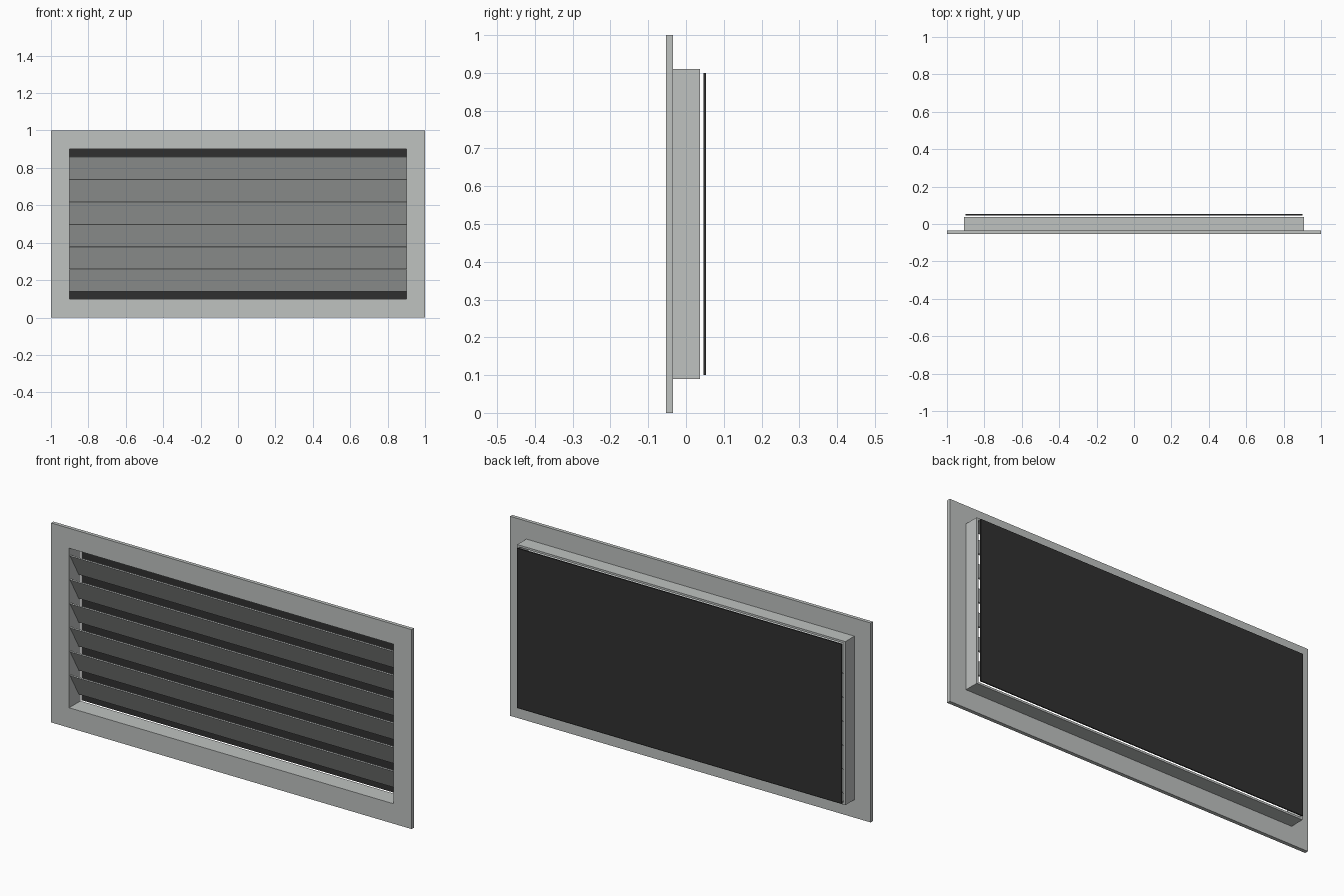
import bpy, bmesh, math

if "Cube" in bpy.data.objects:
    bpy.data.objects.remove(bpy.data.objects["Cube"])


def material(name, rgb):
    m = bpy.data.materials.new(name)
    m.diffuse_color = (*rgb, 1.0)
    m.use_nodes = True
    m.node_tree.nodes["Principled BSDF"].inputs["Base Color"].default_value = m.diffuse_color
    return m


metal = material("grey metal", (0.52, 0.54, 0.53))
dark = material("dark mesh", (0.03, 0.03, 0.03))


def add_object(name, bm, mat):
    mesh = bpy.data.meshes.new(name)
    bmesh.ops.recalc_face_normals(bm, faces=bm.faces)
    bm.to_mesh(mesh)
    bm.free()
    mesh.materials.append(mat)
    ob = bpy.data.objects.new(name, mesh)
    bpy.context.collection.objects.link(ob)
    return ob


def box(name, size, location, mat, tilt=0.0):
    bm = bmesh.new()
    bmesh.ops.create_cube(bm, size=1)
    bmesh.ops.scale(bm, vec=size, verts=bm.verts)
    ob = add_object(name, bm, mat)
    ob.location = location
    ob.rotation_euler.x = tilt
    return ob


def frame(name, outer, inner, y0, y1, mat):
    """Rectangular ring; outer and inner are (half width, half height) about z = 0.5."""
    bm = bmesh.new()
    loops = []
    for (hx, hz), y in ((outer, y0), (outer, y1), (inner, y1), (inner, y0)):
        loops.append([bm.verts.new((sx * hx, y, 0.5 + sz * hz))
                      for sx, sz in ((-1, -1), (1, -1), (1, 1), (-1, 1))])
    for k in range(4):
        a, b = loops[k], loops[(k + 1) % 4]
        for i in range(4):
            j = (i + 1) % 4
            bm.faces.new((a[i], a[j], b[j], b[i]))
    return add_object(name, bm, mat)


# Front flange and the duct collar behind it
frame("front_flange", (1.0, 0.5), (0.9, 0.4), -0.0525, -0.0345, metal)
frame("duct_collar", (0.91, 0.41), (0.9, 0.4), -0.0345, 0.0375, metal)

# Tilted louvre slats, upper edge towards the front
for i in range(6):
    box(f"louvre_slat_{i + 1}", (1.8, 0.006, 0.138), (0, -0.008, 0.2 + 0.12 * i),
        metal, math.radians(30))

# Insect screen at the back
box("back_screen", (1.8, 0.006, 0.8), (0, 0.0495, 0.5), dark)
